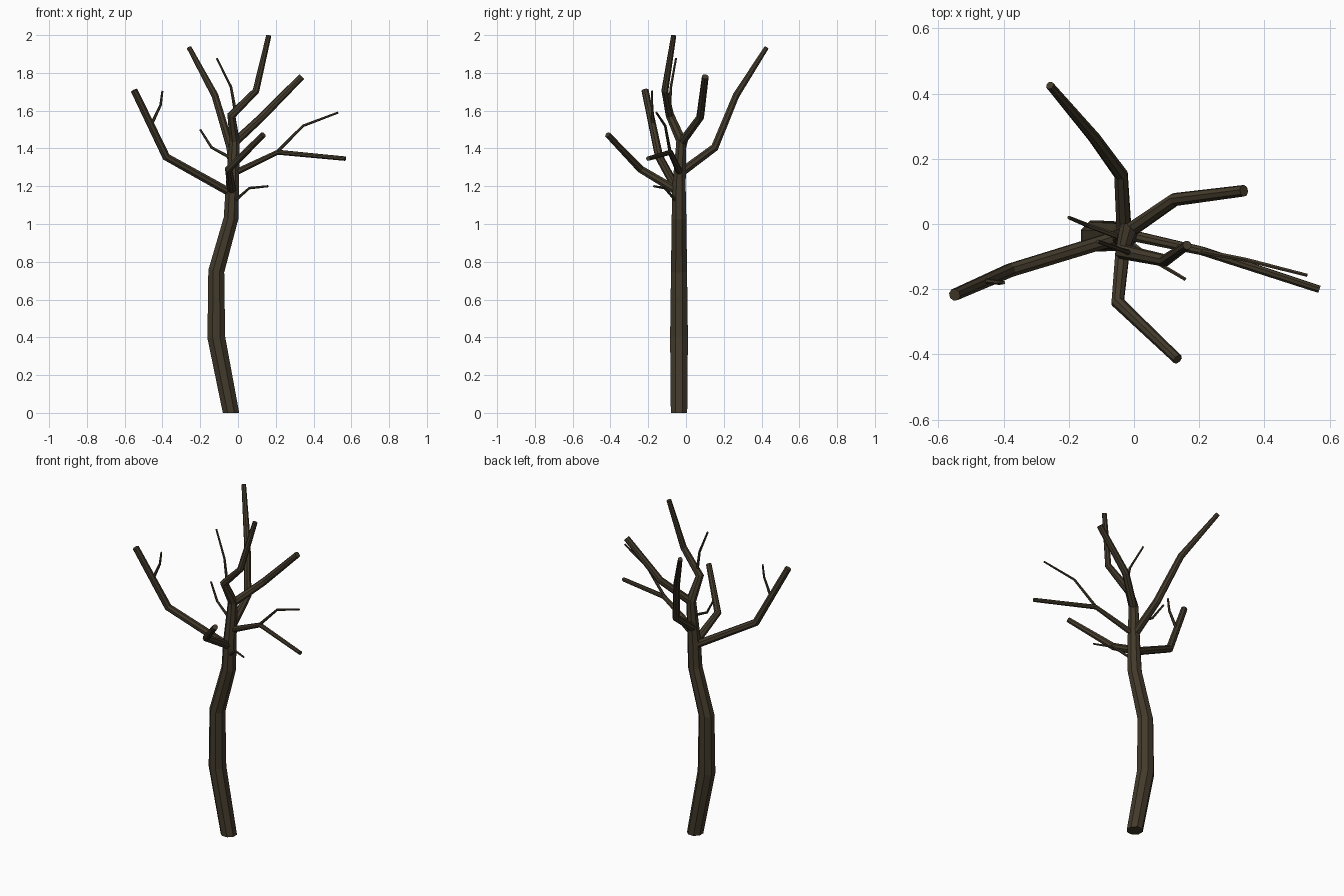
import bpy, bmesh, math
from mathutils import Vector

if "Cube" in bpy.data.objects:
    bpy.data.objects.remove(bpy.data.objects["Cube"])

bark = bpy.data.materials.new("bark")
bark.diffuse_color = (0.055, 0.042, 0.024, 1)
bark.use_nodes = True
bark.node_tree.nodes["Principled BSDF"].inputs["Base Color"].default_value = bark.diffuse_color


def limb(name, points, sides=8, flat_base=False):
    """Tapered flat-shaded tube through (x, y, z, radius) points."""
    pos = [Vector(p[:3]) for p in points]
    segs = [(b - a).normalized() for a, b in zip(pos, pos[1:])]
    tans = [segs[0]] + [(a + b).normalized() for a, b in zip(segs, segs[1:])] + [segs[-1]]
    if flat_base:
        tans[0] = Vector((0, 0, 1))
    bm = bmesh.new()
    side = tans[0].orthogonal().normalized()
    if flat_base:
        side = Vector((1, 0, 0))
    rings = []
    for i, (c, t, p) in enumerate(zip(pos, tans, points)):
        if i:
            side = tans[i - 1].rotation_difference(t) @ side
        side = (side - t * side.dot(t)).normalized()
        up = t.cross(side)
        ring = []
        for k in range(sides):
            a = 2 * math.pi * (k + 0.5) / sides
            ring.append(bm.verts.new(c + p[3] * (side * math.cos(a) + up * math.sin(a))))
        rings.append(ring)
    for r0, r1 in zip(rings, rings[1:]):
        for k in range(sides):
            j = (k + 1) % sides
            bm.faces.new((r0[k], r0[j], r1[j], r1[k]))
    bm.faces.new(rings[0][::-1])
    bm.faces.new(rings[-1])
    mesh = bpy.data.meshes.new(name)
    bm.to_mesh(mesh)
    bm.free()
    mesh.materials.append(bark)
    bpy.context.collection.objects.link(bpy.data.objects.new(name, mesh))


# Trunk, bending into the topmost branch
limb("trunk", [(-.037, -.037, 0, .047), (-.115, -.037, .4, .051), (-.115, -.037, .75, .046),
               (-.037, -.037, 1.03, .042), (-.03, -.037, 1.2, .038), (-.018, -.025, 1.44, .029),
               (-.035, -.085, 1.575, .024), (.095, -.112, 1.705, .019), (.163, -.065, 1.998, .014)],
     flat_base=True)

# Main branches
limb("right_upper_branch", [(-.02, -.025, 1.43, .023), (.125, .075, 1.565, .021), (.337, .102, 1.78, .018)])
limb("back_branch", [(-.03, -.03, 1.27, .024), (-.04, .152, 1.405, .022),
                     (-.122, .265, 1.68, .019), (-.258, .425, 1.932, .013)])
limb("left_branch", [(-.03, -.035, 1.16, .023), (-.38, -.142, 1.355, .022), (-.55, -.217, 1.708, .019)])
limb("front_branch", [(-.03, -.03, 1.165, .024), (-.05, -.24, 1.29, .021), (.134, -.415, 1.473, .016)])
limb("right_lower_branch", [(-.03, -.03, 1.265, .018), (.21, -.083, 1.38, .014), (.568, -.2, 1.346, .012)])

# Thin twigs
twigs = {
    "left_branch_twig": [(-.455, -.175, 1.535), (-.41, -.18, 1.63), (-.40, -.18, 1.705)],
    "right_branch_twig": [(.2, -.083, 1.375), (.345, -.11, 1.52), (.53, -.157, 1.59)],
    "top_twig": [(-.015, -.088, 1.6), (-.037, -.08, 1.725), (-.112, -.053, 1.877)],
    "trunk_left_twig": [(-.03, -.045, 1.345), (-.14, -.005, 1.405), (-.2, .02, 1.5)],
    "trunk_low_twig": [(-.02, -.05, 1.12), (.06, -.112, 1.19), (.158, -.17, 1.2)],
}
for name, pts in twigs.items():
    limb(name, [p + (r,) for p, r in zip(pts, (.009, .007, .0055))], sides=6)
